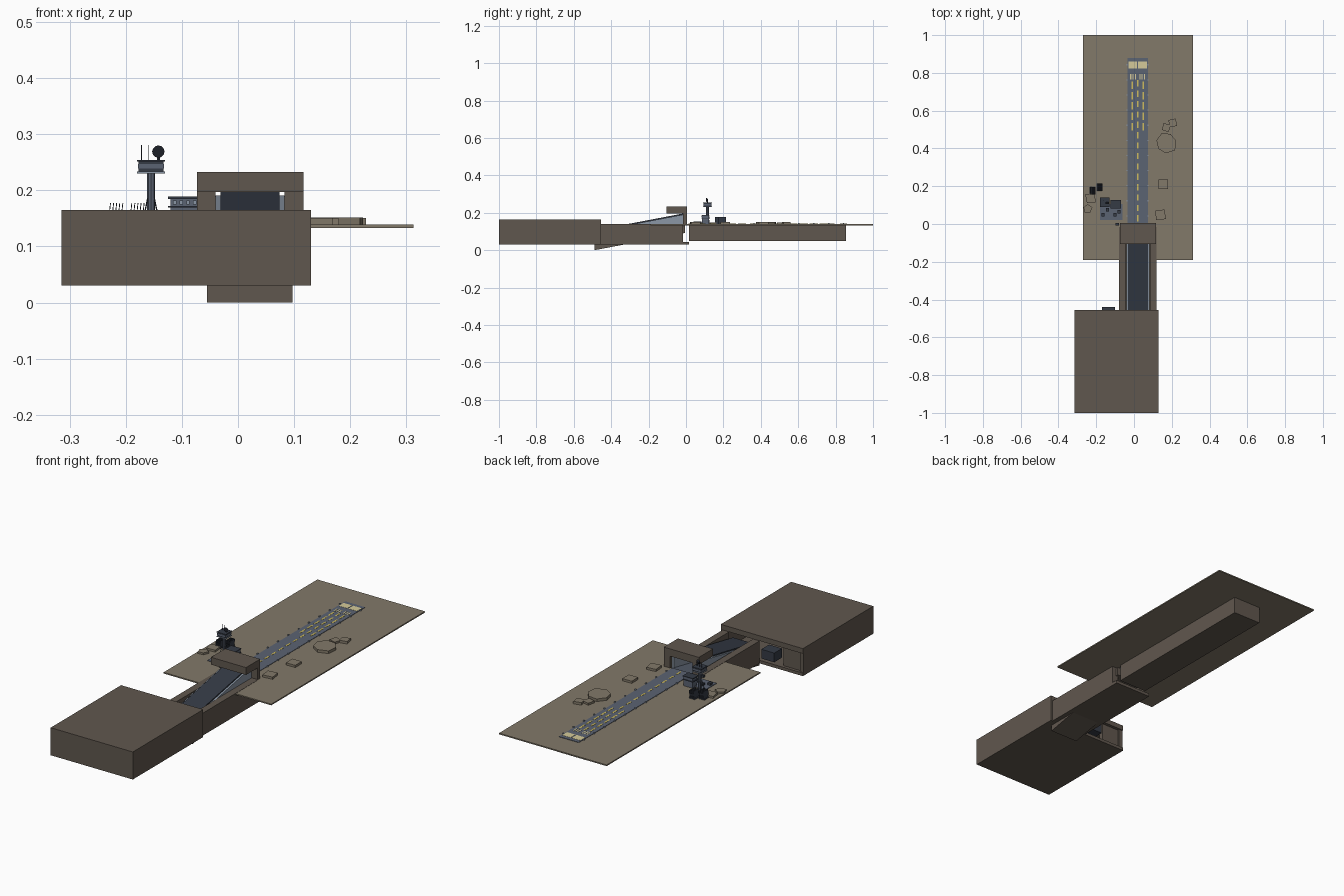
import bpy, math, random
from mathutils import Matrix, Vector

random.seed(4)


def mat(name, col):
    m = bpy.data.materials.new(name)
    m.diffuse_color = (*col, 1)
    return m


ROCK = mat("brown concrete", (0.118, 0.096, 0.077))
SAND = mat("dusty ground", (0.225, 0.192, 0.142))
TARMAC = mat("blue grey tarmac", (0.105, 0.125, 0.17))
DARK = mat("dark slate", (0.035, 0.043, 0.06))
STEEL = mat("light steel", (0.26, 0.31, 0.38))
YELLOW = mat("yellow paint", (0.62, 0.5, 0.11))
CREAM = mat("cream paint", (0.66, 0.59, 0.32))
BLACK = mat("black metal", (0.012, 0.014, 0.02))


def mesh(name, verts, faces, m):
    me = bpy.data.meshes.new(name)
    me.from_pydata(verts, [], faces)
    me.materials.append(m)
    ob = bpy.data.objects.new(name, me)
    bpy.context.collection.objects.link(ob)
    return ob


def prism(name, pts, a, b, m, axis="z"):
    """Extrude a counter-clockwise outline from a to b along z or x."""
    n = len(pts)
    place = (lambda p, t: (p[0], p[1], t)) if axis == "z" else (lambda p, t: (t, p[0], p[1]))
    verts = [place(p, a) for p in pts] + [place(p, b) for p in pts]
    faces = [tuple(range(n))[::-1], tuple(range(n, 2 * n))]
    faces += [(i, (i + 1) % n, n + (i + 1) % n, n + i) for i in range(n)]
    return mesh(name, verts, faces, m)


def box(name, x0, x1, y0, y1, z0, z1, m):
    return prism(name, [(x0, y0), (x1, y0), (x1, y1), (x0, y1)], z0, z1, m)


def cyl(name, r, h, loc, m, n=12, rot=(0, 0, 0), r2=None):
    bpy.ops.mesh.primitive_cone_add(vertices=n, radius1=r, radius2=r if r2 is None else r2,
                                    depth=h, location=loc, rotation=rot)
    ob = bpy.context.object
    ob.name = name
    ob.data.materials.append(m)
    return ob


def sloped(name, x0, x1, ya, yb, lift0, lift1, m):
    """Slab parallel to the ramp, between two heights above its underside."""
    f = lambda y: 0.093 + 0.19 * y
    prism(name, [(ya, f(ya) + lift0), (yb, f(yb) + lift0),
                 (yb, f(yb) + lift1), (ya, f(ya) + lift1)], x0, x1, m, "x")


# Underground hangar: shell with partly open back
box("hangar_floor", -0.315, 0.13, -1, -0.455, 0.03, 0.045, ROCK)
box("hangar_roof", -0.315, 0.13, -1, -0.455, 0.14, 0.165, ROCK)
box("hangar_front_wall", -0.315, 0.13, -1, -0.98, 0.045, 0.14, ROCK)
box("hangar_left_wall", -0.315, -0.295, -0.98, -0.46, 0.045, 0.14, ROCK)
box("hangar_right_wall", 0.11, 0.13, -0.98, -0.455, 0.045, 0.14, ROCK)
box("hangar_back_wall", -0.295, -0.2, -0.49, -0.47, 0.045, 0.14, ROCK)
box("hangar_equipment", -0.17, -0.1, -0.5, -0.44, 0.065, 0.11, DARK)

# Trench leading up from the hangar
box("trench_floor", -0.08, 0.12, -0.455, 0.015, 0.03, 0.045, ROCK)
box("trench_wall_left", -0.08, -0.045, -0.455, -0.015, 0.045, 0.14, ROCK)
box("trench_wall_right", 0.085, 0.12, -0.455, -0.015, 0.045, 0.14, ROCK)

# Sloped launch tunnel
sloped("ramp_base", -0.055, 0.097, -0.49, -0.005, 0, 0.04, ROCK)
sloped("ramp_deck", -0.035, 0.073, -0.49, -0.005, 0.04, 0.046, TARMAC)
for nm, x0, x1 in (("left", -0.04, -0.03), ("right", 0.073, 0.083)):
    sloped("tunnel_wall_" + nm, x0, x1, -0.47, -0.01, 0.04, 0.1, STEEL)
sloped("tunnel_roof", -0.031, 0.074, -0.47, -0.01, 0.1, 0.106, DARK)

# Surface plate with a slot for the tunnel, and the runway foundation
prism("ground", [(-0.27, -0.19), (-0.045, -0.19), (-0.045, 0), (0.085, 0), (0.085, -0.19),
                 (0.313, -0.19), (0.313, 1), (-0.27, 1)], 0.133, 0.139, SAND)
box("runway_foundation", -0.055, 0.097, 0.015, 0.855, 0.05, 0.134, ROCK)

# Portal over the tunnel mouth
box("portal_roof", -0.073, 0.117, -0.105, 0.005, 0.197, 0.229, ROCK)
box("portal_cap", -0.073, 0.117, -0.105, 0.005, 0.229, 0.233, ROCK)
for nm, x0, x1 in (("left", -0.073, -0.04), ("right", 0.083, 0.117)):
    box("portal_pier_" + nm, x0, x1, -0.015, 0.005, 0.138, 0.198, ROCK)

# Runway and painted markings
CX = 0.019
box("runway", -0.035, 0.073, 0, 0.88, 0.138, 0.141, TARMAC)


def paint(name, x, y, w, l, m):
    box(name, x - w / 2, x + w / 2, y - l / 2, y + l / 2, 0.1408, 0.1418, m)


for i in range(14):
    paint("centre_dash", CX, 0.03 + i * 0.055, 0.008, 0.033, YELLOW)
for sx in (-1, 1):
    for i in range(5):
        paint("side_dash", CX + sx * 0.029, 0.515 + i * 0.055, 0.008, 0.04, YELLOW)
    paint("threshold_block", CX + sx * 0.026, 0.842, 0.046, 0.038, CREAM)
    for i in range(3):
        paint("threshold_tick", CX + sx * (0.012 + 0.012 * i), 0.78, 0.006, 0.03, CREAM)
    # Lamps along both edges
    for i in range(11):
        x = CX + sx * 0.056
        box("edge_lamp", x - 0.003, x + 0.003, 0.04 + i * 0.08, 0.046 + i * 0.08,
            0.138, 0.145, STEEL)

# Flat rock outcrops: x, y, radius, height, corner count, turn
for x, y, r, h, n, t in ((0.17, 0.43, 0.058, 0.013, 7, 0.2), (0.17, 0.51, 0.027, 0.01, 4, 0.5),
                         (0.205, 0.535, 0.03, 0.012, 4, 1.0), (0.155, 0.21, 0.034, 0.011, 4, 0.8),
                         (0.14, 0.05, 0.037, 0.011, 4, 0.9), (-0.23, 0.135, 0.034, 0.01, 4, 0.9),
                         (-0.245, 0.08, 0.026, 0.009, 5, 0.3)):
    pts = []
    for i in range(n):
        a, q = t + math.tau * i / n, r * random.uniform(0.88, 1.08)
        pts.append((max(x + q * math.cos(a), -0.268), y + q * math.sin(a)))
    prism("rock_slab", pts, 0.138, 0.139 + h, SAND)

# Service pad and control building
box("service_pad", -0.18, -0.06, 0.02, 0.105, 0.138, 0.142, TARMAC)
box("control_building", -0.12, -0.073, 0.085, 0.122, 0.139, 0.186, TARMAC)
box("control_roof", -0.125, -0.07, 0.082, 0.126, 0.185, 0.189, DARK)
box("control_band", -0.125, -0.07, 0.082, 0.126, 0.169, 0.172, DARK)
for i in range(4):
    x = -0.116 + i * 0.012
    box("window", x, x + 0.006, 0.082, 0.086, 0.175, 0.182, STEEL)
for x, y in ((-0.165, 0.05), (-0.14, 0.075), (-0.1, 0.05), (-0.08, 0.065)):
    box("pad_crate", x - 0.008, x + 0.008, y - 0.009, y + 0.009, 0.141, 0.153, DARK)
box("gate_box", -0.097, -0.08, -0.008, 0.004, 0.138, 0.15, DARK)

# Watch tower
TX, TY = -0.155, 0.115
cyl("tower_mast", 0.007, 0.095, (TX, TY, 0.186), TARMAC, 8)
for sx in (-1, 1):
    for sy in (-1, 1):
        ob = cyl("tower_brace", 0.0012, 0.05, (TX + sx * 0.011, TY + sy * 0.011, 0.161), DARK, 5)
        ob.rotation_euler = (sy * 0.15, -sx * 0.2, 0)
box("tower_floor", TX - 0.025, TX + 0.025, TY - 0.024, TY + 0.024, 0.23, 0.234, STEEL)
box("tower_cabin", TX - 0.022, TX + 0.022, TY - 0.021, TY + 0.021, 0.234, 0.251, DARK)
box("tower_window_band", TX - 0.0235, TX + 0.0235, TY - 0.0225, TY + 0.0225, 0.239, 0.247, TARMAC)
box("tower_roof", TX - 0.025, TX + 0.025, TY - 0.024, TY + 0.024, 0.251, 0.254, DARK)
for dx in (-0.017, -0.005):
    cyl("tower_aerial", 0.0008, 0.028, (TX + dx, TY + 0.008, 0.267), DARK, 5)
cyl("dish_post", 0.003, 0.012, (-0.142, TY, 0.258), DARK, 6)
cyl("radar_dish", 0.005, 0.009, (-0.142, TY - 0.003, 0.269), BLACK, 12,
    (math.pi / 2, 0, 0), 0.011)

# Arrays of leaning panels
for ax, ay in ((-0.22, 0.175), (-0.182, 0.195)):
    box("panel_base", ax - 0.016, ax + 0.016, ay - 0.02, ay + 0.02, 0.138, 0.143, DARK)
    for i in range(5):
        x = ax - 0.012 + i * 0.0055
        prism("array_panel", [(x, ay - 0.02), (x + 0.0015, ay - 0.02), (x + 0.0015, ay + 0.02),
                              (x, ay + 0.02)], 0.142, 0.177, DARK)
        for v in bpy.context.collection.objects[-1].data.vertices[4:]:
            v.co.x += 0.004
